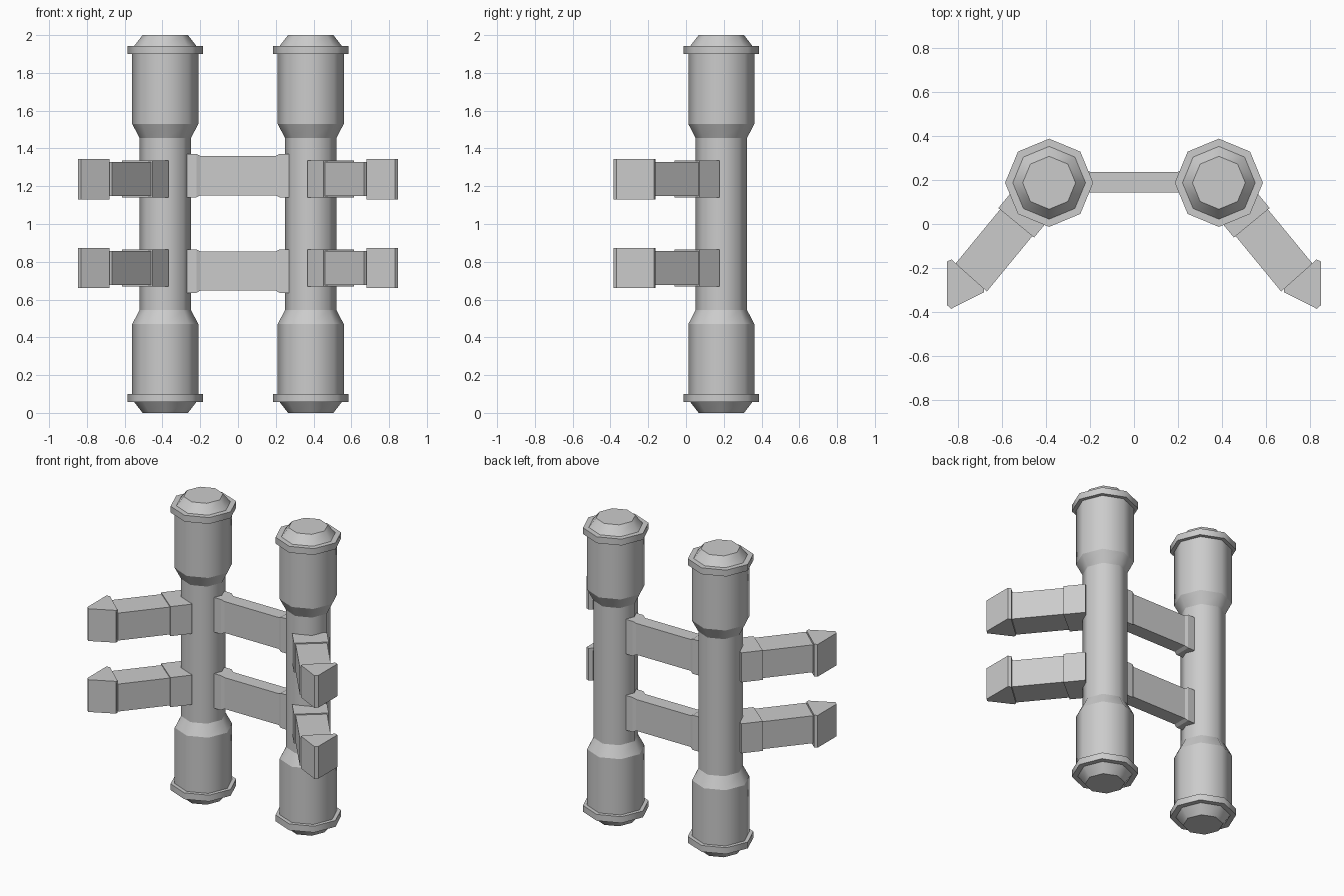
import bpy
import bmesh
import math
from mathutils import Vector

cube = bpy.data.objects.get("Cube")
if cube:
    bpy.data.objects.remove(cube, do_unlink=True)

grey = bpy.data.materials.new("plain grey")
grey.use_nodes = True
colour = (0.6, 0.6, 0.6, 1)
grey.diffuse_color = colour
grey.node_tree.nodes["Principled BSDF"].inputs["Base Color"].default_value = colour

COLUMN_X, COLUMN_Y = 0.385, 0.187
SIDES = ((1, "left"), (-1, "right"))
ROWS = ((1.238, "upper"), (0.767, "lower"))


def loft(name, rings, round_sides=False):
    """Skin a list of matching point rings and cap both ends."""
    bm = bmesh.new()
    loops = [[bm.verts.new(p) for p in ring] for ring in rings]
    count = len(loops[0])
    for a, b in zip(loops, loops[1:]):
        for i in range(count):
            j = (i + 1) % count
            face = bm.faces.new((a[i], a[j], b[j], b[i]))
            face.smooth = round_sides
    bm.faces.new(loops[0])
    bm.faces.new(loops[-1])
    bmesh.ops.recalc_face_normals(bm, faces=bm.faces)
    # Keep the rims crisp and only the long corners soft
    for edge in bm.edges:
        level = abs(edge.verts[0].co.z - edge.verts[1].co.z) < 1e-5
        edge.smooth = round_sides and not level
    mesh = bpy.data.meshes.new(name)
    bm.to_mesh(mesh)
    bm.free()
    mesh.materials.append(grey)
    obj = bpy.data.objects.new(name, mesh)
    bpy.context.collection.objects.link(obj)
    return obj


def beam(name, origin, direction, sections):
    """Rectangular beam; sections are (distance, half width, half height)."""
    d = Vector(direction).normalized()
    across, up = Vector((-d.y, d.x, 0)), Vector((0, 0, 1))
    corners = ((-1, -1), (1, -1), (1, 1), (-1, 1))
    rings = [[Vector(origin) + d * t + across * w * u + up * h * v
              for u, v in corners] for t, w, h in sections]
    return loft(name, rings)


# Column profile from the middle to the top: (height above middle, radius)
half = [(0.455, 0.136), (0.53, 0.175), (0.90, 0.175), (0.90, 0.2),
        (0.942, 0.2), (0.942, 0.165), (1.0, 0.12)]
profile = [(1 - h, r) for h, r in reversed(half)] + [(1 + h, r) for h, r in half]

for side, side_name in SIDES:
    rings = [[(side * COLUMN_X + r * math.cos(i * math.pi / 4),
               COLUMN_Y + r * math.sin(i * math.pi / 4), z) for i in range(8)]
             for z, r in profile]
    loft(side_name + "_column", rings, round_sides=True)

# Crossbars with flared ends
for z, row in ROWS:
    z += 0.018 if row == "upper" else -0.016
    beam(row + "_crossbar", (0, COLUMN_Y + 0.003, z), (1, 0, 0),
         [(-0.27, 0.055, 0.115), (-0.22, 0.055, 0.115), (-0.2, 0.047, 0.104),
          (0.2, 0.047, 0.104), (0.22, 0.055, 0.115), (0.27, 0.055, 0.115)])

# Splayed arms with a collar at the column and a wedge at the end
wedge = [(0.848, -0.17), (0.828, -0.161), (0.68, -0.293),
         (0.68, -0.309), (0.83, -0.385), (0.848, -0.368)]
for side, side_name in SIDES:
    for z, row in ROWS:
        name = side_name + "_" + row
        origin = (side * COLUMN_X, COLUMN_Y, z)
        heading = (side * 0.635, -0.772, 0)
        beam(name + "_arm", origin, heading,
             [(0.1, 0.095, 0.091), (0.56, 0.095, 0.091)])
        beam(name + "_arm_collar", origin, heading,
             [(0.1, 0.105, 0.098), (0.235, 0.105, 0.098)])
        loft(name + "_arm_wedge",
             [[(side * x, y, z + dz) for x, y in wedge] for dz in (-0.107, 0.107)])
